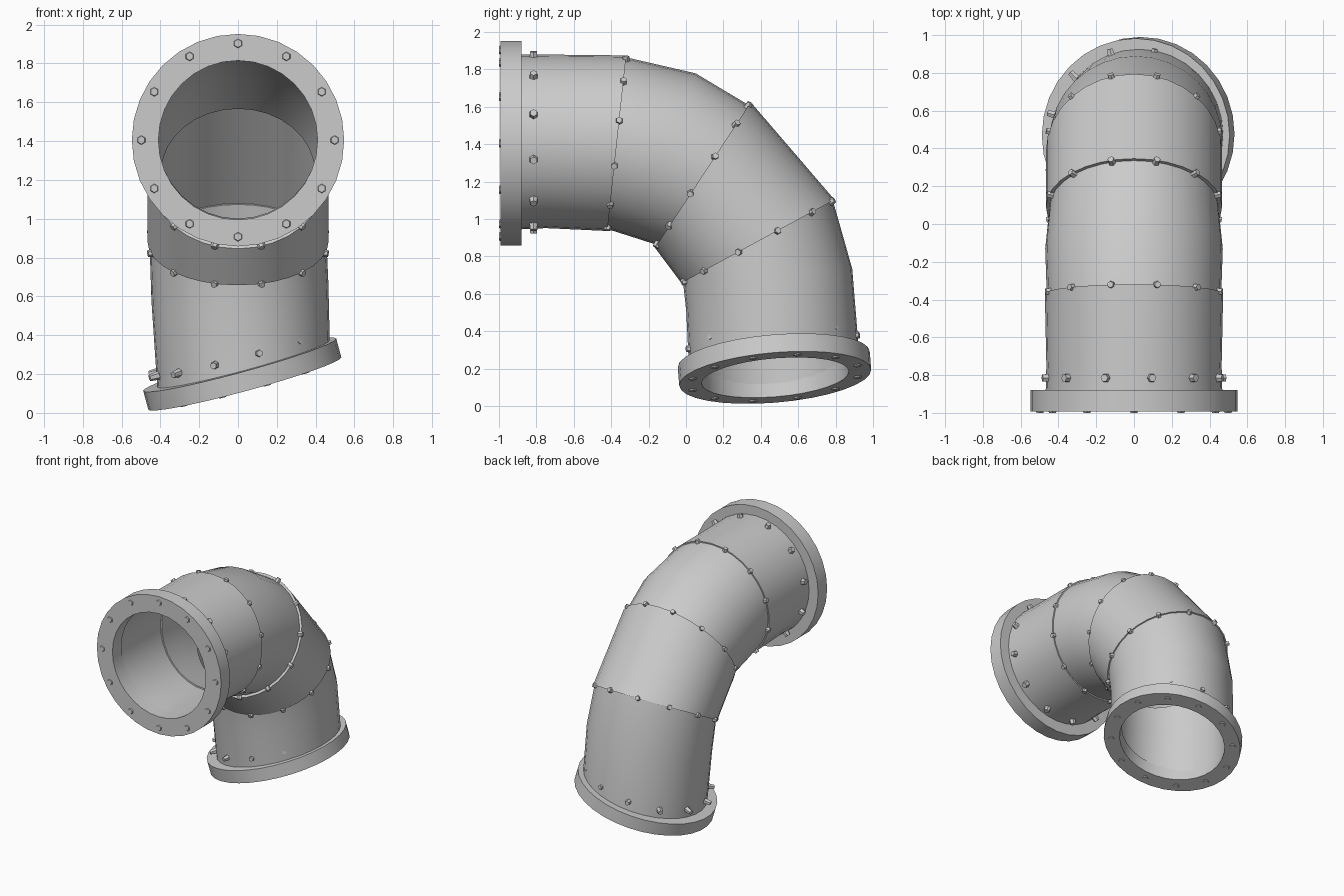
import bpy, bmesh
from math import sin, cos, pi, radians
from mathutils import Vector

if "Cube" in bpy.data.objects:
    bpy.data.objects.remove(bpy.data.objects["Cube"])

SIDES = 32


def finish(bm, name, smooth=True):
    bmesh.ops.recalc_face_normals(bm, faces=bm.faces)
    me = bpy.data.meshes.new(name)
    bm.to_mesh(me)
    bm.free()
    if smooth:
        me.shade_smooth()
        me.set_sharp_from_angle(angle=radians(30))
    ob = bpy.data.objects.new(name, me)
    bpy.context.collection.objects.link(ob)
    return ob


def ring(c, up, r, side=(1, 0, 0)):
    """Circle frame: centre, in-plane up axis, in-plane side axis, radius."""
    return Vector(c), Vector(up).normalized(), Vector(side).normalized(), r


def scaled(rg, r):
    return rg[0], rg[1], rg[2], r


def moved(rg, offset, r=None):
    axis = rg[1].cross(rg[2])
    return rg[0] + axis * offset, rg[1], rg[2], r or rg[3]


def loft_closed(name, rings):
    """Join circles in order, last one back to the first, making a hollow solid."""
    bm = bmesh.new()
    loops = []
    for c, u, v, r in rings:
        loops.append([bm.verts.new(c + (u * cos(a) + v * sin(a)) * r)
                      for a in (2 * pi * i / SIDES for i in range(SIDES))])
    for k, lo in enumerate(loops):
        nx = loops[(k + 1) % len(loops)]
        for i in range(SIDES):
            j = (i + 1) % SIDES
            bm.faces.new((lo[i], lo[j], nx[j], nx[i]))
    return finish(bm, name)


def pipe(name, rings, wall=0.05):
    loft_closed(name, rings + [scaled(r, r[3] - wall) for r in reversed(rings)])


def flange(name, face, depth, hole):
    back = moved(face, depth)
    loft_closed(name, [face, back, scaled(back, hole), scaled(face, hole)])


def bolts(name, rg, count, r, out=None, phase=0.0, size=0.027, height=0.05):
    """Hex heads around a circle; radial unless an outward direction is given."""
    c, u, v, _ = rg
    bm = bmesh.new()
    for i in range(count):
        a = 2 * pi * i / count + phase
        d = u * cos(a) + v * sin(a)
        n = out if out is not None else d
        m = n.to_track_quat('Z', 'Y').to_matrix().to_4x4()
        m.translation = c + d * r
        bmesh.ops.create_cone(bm, cap_ends=True, segments=6, radius1=size,
                              radius2=size * 0.75, depth=height, matrix=m)
    finish(bm, name, smooth=False)


# Circles along the bend
mouth = ring((0, -0.98, 1.41), (0, 0, 1), 0.47)
neck = ring((0, -0.75, 1.415), (0, 0, 1), 0.464)
seam1 = ring((0, -0.37, 1.405), (0, 0.10, 0.93), 0.466)
mid2 = ring((0, -0.13, 1.345), (0, 0.37, 0.88), 0.47)
seam2 = ring((0, 0.09, 1.235), (0, 0.48, 0.73), 0.447)
seam3 = ring((0, 0.385, 0.88), (0, 0.81, 0.44), 0.462)
mid4 = ring((0.01, 0.445, 0.62), (0, 0.9, 0.23), 0.458, (1, 0, 0.10))
foot_up, foot_side = (0, 1, 0.08), (1, 0, 0.27)
foot = ring((0.035, 0.477, 0.152), foot_up, 0.515, foot_side)
foot_end = moved(foot, 0.01 if foot[1].cross(foot[2]).z > 0 else -0.01, 0.458)

# Pipe segments, each sleeve stepping slightly over its neighbour
pipe("inlet_pipe", [mouth, neck, scaled(seam1, 0.472)])
pipe("upper_bend", [scaled(seam1, 0.462), mid2, seam2])
pipe("middle_bend", [scaled(seam2, 0.466), scaled(seam3, 0.466)])
pipe("lower_pipe", [scaled(seam3, 0.456), mid4, foot_end])

# End flanges
face = ring((0, -0.993, 1.405), (0, 0, 1), 0.547)
flange("front_flange", face, 0.113 if face[1].cross(face[2]).y > 0 else -0.113, 0.41)
up = foot[1].cross(foot[2])
sgn = 1 if up.z > 0 else -1
flange("bottom_flange", foot, 0.1 * sgn, 0.395)

# Bolts on the flange faces
bolts("front_flange_bolts", face, 12, 0.498, Vector((0, -1, 0)), height=0.014)
bolts("bottom_flange_bolts", foot, 12, 0.458, up * -sgn, phase=0.26, height=0.014)

# Rivets around the sleeves
bolts("inlet_rivets", ring((0, -0.815, 1.41), (0, 0, 1), 1), 12, 0.47, phase=0.2)
for nm, rg, r in (("upper", seam1, 0.462), ("middle", seam2, 0.455), ("lower", seam3, 0.458)):
    bolts(nm + "_seam_rivets", rg, 12, r, phase=pi / 12, size=0.023, height=0.045)
bolts("foot_rivets", moved(foot, 0.165 * sgn), 12, 0.455, phase=0.26, size=0.023)
